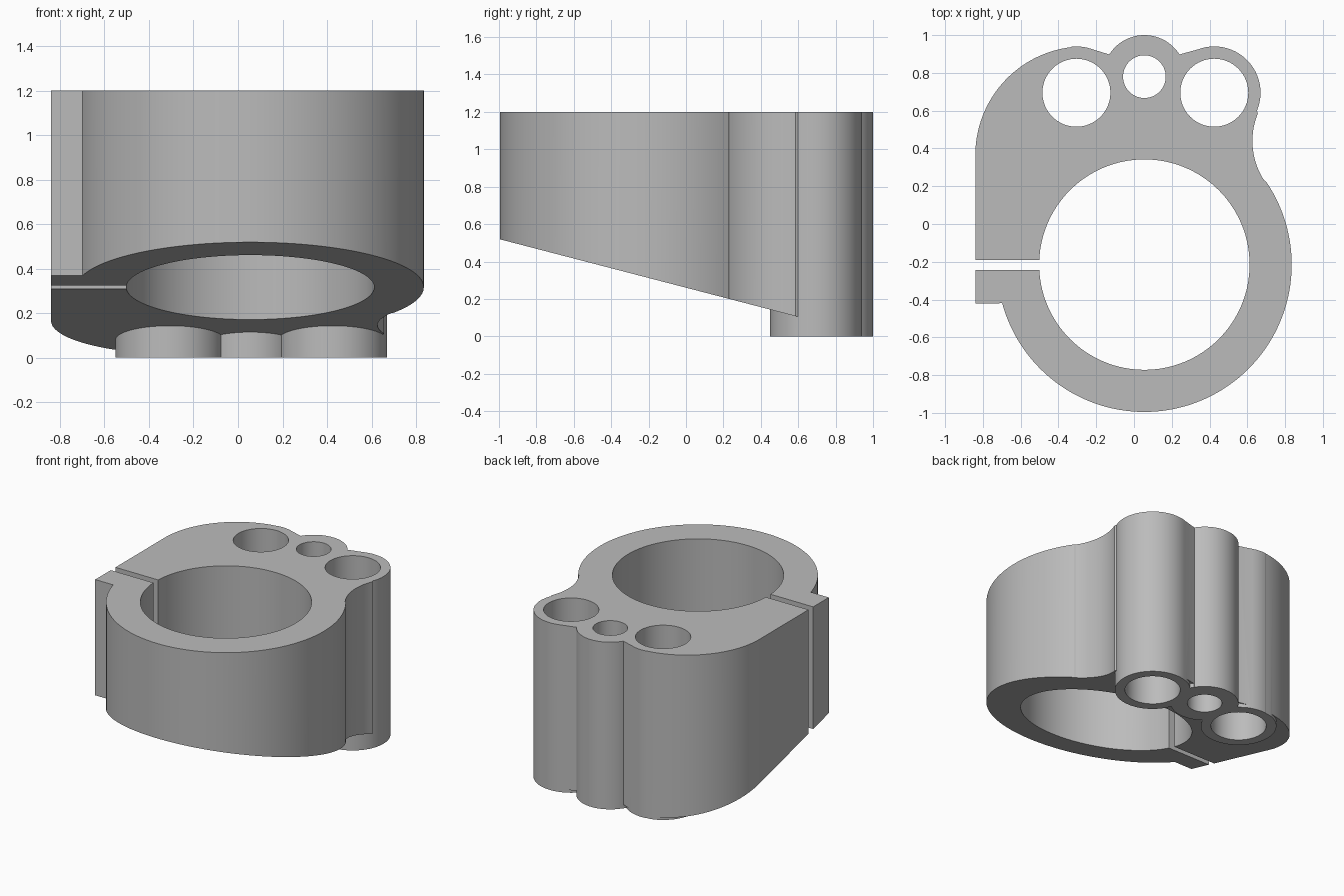
import bpy, bmesh, math
from mathutils import Matrix

TOP = 1.2
RING = (0.055, -0.215)
TUBES = [((-0.305, 0.695), 0.245, 0.18),
         ((0.055, 0.78), 0.22, 0.113),
         ((0.425, 0.695), 0.245, 0.18)]

if "Cube" in bpy.data.objects:
    bpy.data.objects.remove(bpy.data.objects["Cube"])

metal = bpy.data.materials.new("plain grey")
metal.use_nodes = True
grey = (0.5, 0.5, 0.5, 1)
metal.diffuse_color = grey
metal.node_tree.nodes["Principled BSDF"].inputs["Base Color"].default_value = grey


def make(name, bm):
    bmesh.ops.recalc_face_normals(bm, faces=bm.faces)
    mesh = bpy.data.meshes.new(name)
    bm.to_mesh(mesh)
    bm.free()
    mesh.materials.append(metal)
    obj = bpy.data.objects.new(name, mesh)
    bpy.context.collection.objects.link(obj)
    return obj


def prism(name, points, start, depth, matrix=Matrix()):
    """Extrude a closed outline along z, then place it."""
    bm = bmesh.new()
    face = bm.faces.new([bm.verts.new((x, y, start)) for x, y in points])
    new = bmesh.ops.extrude_face_region(bm, geom=[face])["geom"]
    verts = [v for v in new if isinstance(v, bmesh.types.BMVert)]
    bmesh.ops.translate(bm, verts=verts, vec=(0, 0, depth))
    bm.transform(matrix)
    return make(name, bm)


def arc(centre, radius, a, b, steps):
    """Points on an arc, angles in degrees."""
    angles = [math.radians(a + (b - a) * i / steps) for i in range(steps + 1)]
    return [(centre[0] + radius * math.cos(t), centre[1] + radius * math.sin(t))
            for t in angles]


def circle(centre, radius, steps=96):
    return arc(centre, radius, 0, 360, steps)[:-1]


def subtract(target, cutters):
    """Cut each cutter out of the target and remove the cutter."""
    for cutter in cutters:
        cutter.hide_render = True
        mod = target.modifiers.new("cut", 'BOOLEAN')
        mod.operation = 'DIFFERENCE'
        mod.solver = 'EXACT'
        mod.object = cutter
    graph = bpy.context.evaluated_depsgraph_get()
    graph.update()
    mesh = bpy.data.meshes.new_from_object(target.evaluated_get(graph))
    target.modifiers.clear()
    target.data = mesh
    for cutter in cutters:
        bpy.data.objects.remove(cutter)


# Outer profile: clamp tab, ring, hollow flank, three tube lobes, big shoulder
outline = [(-0.84, -0.42)]
outline += arc(RING, 0.78, 195.2, 394.4, 80)
outline += arc((1.01, 0.44), 0.383, 213, 157.5, 20)
outline += arc(TUBES[2][0], 0.245, -23, 110, 40)
outline += arc(TUBES[1][0], 0.22, 32.3, 147.7, 36)
outline += arc(TUBES[0][0], 0.245, 70, 96, 10)
outline += arc((-0.265, 0.365), 0.575, 97, 180, 36)
body = prism("clamp_body", outline, 0, TOP)

# Sloping underside that leaves the tube ends standing proud
side = [(-1.2, -0.3), (1.2, -0.3), (1.2, -0.052), (-1.2, 0.572)]
yz_to_world = Matrix(((0, 0, 1, 0), (1, 0, 0, 0), (0, 1, 0, 0), (0, 0, 0, 1)))
wedge = prism("slope_cutter", side, -1.2, 2.4, yz_to_world)
subtract(wedge, [prism("tube_keeper", circle(c, r + 0.001), -0.5, 1.5)
                 for c, r, _ in TUBES])
subtract(body, [wedge])

# Main bore, tube bores and clamp slot
cutters = [prism("main_bore", circle(RING, 0.557, 128), -0.2, 1.6)]
cutters += [prism("tube_bore", circle(c, r, 64), -0.2, 1.6) for c, _, r in TUBES]
slot = [(-1, -0.243), (-0.3, -0.243), (-0.3, -0.19), (-1, -0.19)]
cutters.append(prism("slot_cutter", slot, -0.2, 1.6))

# Bolt holes through the tab, ending blind inside the body
xz_to_world = Matrix(((1, 0, 0, 0), (0, 0, 1, 0), (0, 1, 0, 0), (0, 0, 0, 1)))
for z in (0.58, 0.99):
    cutters.append(prism("bolt_hole", circle((-0.77, z), 0.053, 40),
                         -0.6, 0.7, xz_to_world))
subtract(body, cutters)

bpy.ops.object.select_all(action='DESELECT')
body.select_set(True)
bpy.context.view_layer.objects.active = body
bpy.ops.object.shade_smooth_by_angle(angle=math.radians(25))
